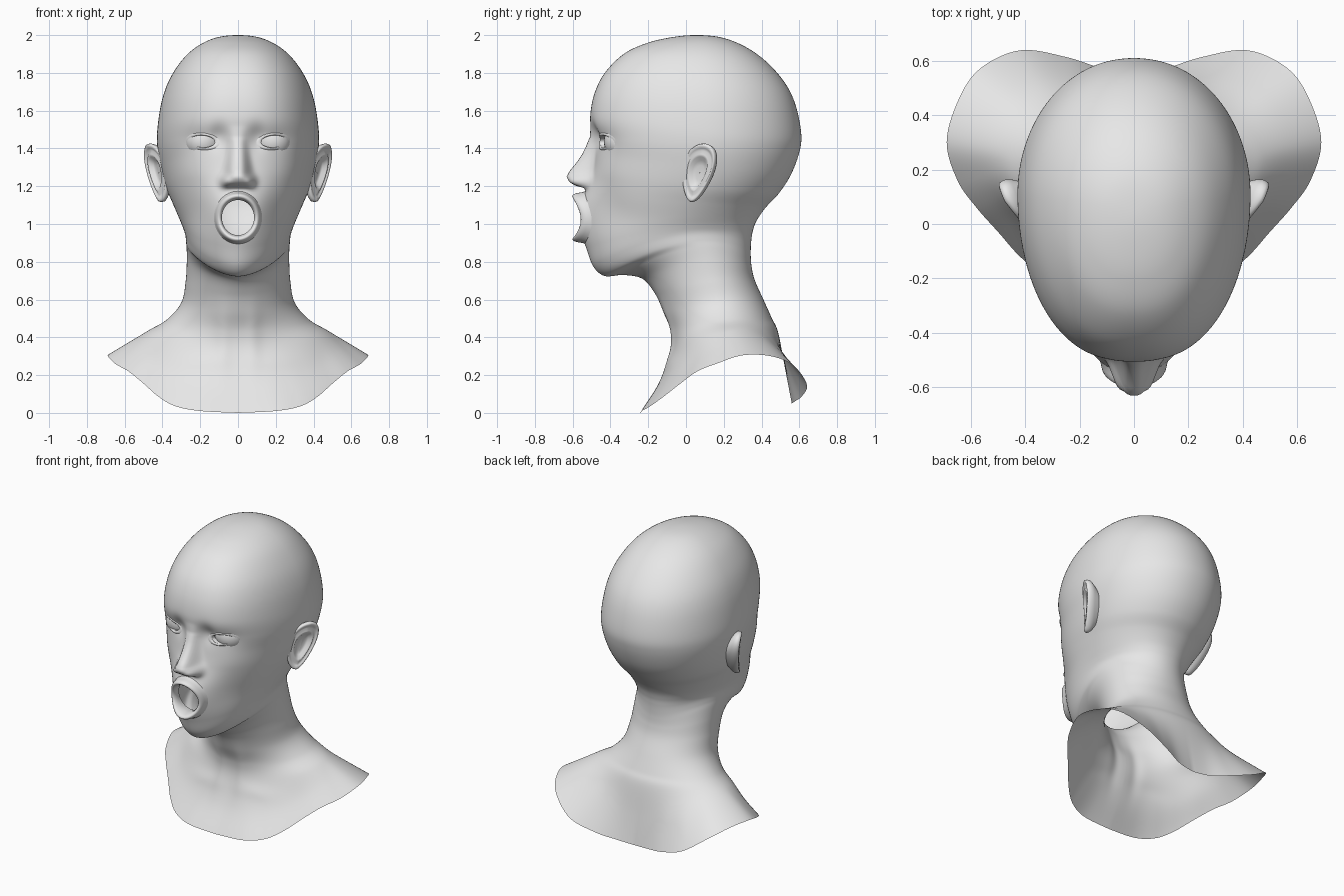
import bpy, bmesh
from math import sin, cos, pi, exp
from mathutils import Matrix, Vector
from mathutils.bvhtree import BVHTree

cube = bpy.data.objects.get("Cube")
if cube:
    bpy.data.objects.remove(cube, do_unlink=True)

clay = bpy.data.materials.new("grey_clay")
clay.use_nodes = True
GREY = (0.8, 0.8, 0.8, 1)
clay.diffuse_color = GREY
clay.node_tree.nodes["Principled BSDF"].inputs["Base Color"].default_value = GREY

COLUMNS, STEPS = 200, 10


def catmull(a, b, c, d, t):
    return 0.5 * (2 * b + (c - a) * t + (2 * a - 5 * b + 4 * c - d) * t * t
                  + (3 * b - a - 3 * c + d) * t * t * t)


def table(pairs, v):
    """Piecewise linear lookup, zero outside the range."""
    for (a, p), (b, q) in zip(pairs, pairs[1:]):
        if a <= v <= b:
            return p + (q - p) * (v - a) / (b - a)
    return 0


def loft(rows):
    """Join closed rows of points into a band of quads."""
    bm = bmesh.new()
    grid = [[bm.verts.new(p) for p in row] for row in rows]
    n = len(rows[0])
    for upper, lower in zip(grid, grid[1:]):
        for j in range(n):
            k = (j + 1) % n
            bm.faces.new((upper[j], lower[j], lower[k], upper[k]))
    bmesh.ops.remove_doubles(bm, verts=bm.verts, dist=0.00001)
    return bm


def finish(name, bm, mirror=False):
    mesh = bpy.data.meshes.new(name)
    bm.to_mesh(mesh)
    bm.free()
    mesh.materials.append(clay)
    mesh.shade_smooth()
    obj = bpy.data.objects.new(name, mesh)
    bpy.context.collection.objects.link(obj)
    if mirror:
        obj.modifiers.new("Mirror", "MIRROR").use_mirror_merge = False


# Tilted rings, crown to neck: front y, z, back y, z, half width, front taper, side lift
RINGS = [
    (.05, 2, .05, 2, 0, 1, 0),
    (-.08, 1.988, .19, 1.987, .113, .97, 0),
    (-.21, 1.957, .32, 1.935, .208, .93, 0),
    (-.33, 1.9, .43, 1.855, .289, .88, 0),
    (-.43, 1.8, .525, 1.745, .36, .84, 0),
    (-.485, 1.69, .58, 1.63, .402, .82, 0),
    (-.507, 1.57, .61, 1.48, .425, .81, 0),
    (-.498, 1.46, .6, 1.38, .428, .82, 0),
    (-.486, 1.36, .555, 1.26, .41, .83, 0),
    (-.497, 1.25, .49, 1.16, .383, .86, 0),
    (-.512, 1.13, .42, 1.085, .348, .91, .01),
    (-.508, 1, .373, 1.015, .315, .98, .03),
    (-.505, .88, .353, .96, .292, 1.03, .06),
    (-.488, .78, .346, .915, .279, 1.08, .09),
    (-.43, .725, .343, .87, .275, 1.12, .1),
    (-.33, .73, .343, .825, .272, 1.15, .09),
    (-.23, .71, .348, .77, .271, 1.15, .06),
    (-.163, .63, .365, .7, .277, 1.1, .03),
    (-.118, .53, .41, .6, .3, 1.1, .015),
    (-.08, .43, .455, .5, .375, 1.08, .025),
    (-.083, .32, .488, .425, .475, 1.05, .055),
]
# Cut edge of the bust, breastbone to spine
HEM = [Vector(p) for p in (
    (0, -.24, 0), (.2, -.235, .01), (.33, -.19, .035), (.42, -.12, .085),
    (.5, -.03, .155), (.58, .06, .22), (.65, .16, .26), (.69, .3, .305),
    (.65, .45, .3), (.57, .57, .25), (.42, .64, .15), (.25, .615, .09),
    (.12, .575, .06), (0, .56, .05))]
WIDEST = 0.55


def ring_point(ring, t):
    fy, fz, by, bz, w, taper, lift = ring
    c, s = cos(t), sin(t)
    u = WIDEST * (1 - c) if c > 0 else WIDEST - (1 - WIDEST) * c
    x = w * abs(s) ** (taper if c > 0 else .96)
    return Vector((x if s > 0 else -x, fy + (by - fy) * u, fz + (bz - fz) * u + lift * s * s))


def hem_point(t):
    f = min(abs(t) / pi, 1) * (len(HEM) - 1)
    i = min(int(f), len(HEM) - 2)
    p = catmull(HEM[max(i - 1, 0)], HEM[i], HEM[i + 1], HEM[min(i + 2, len(HEM) - 1)], f - i)
    p.x = p.x if t > 0 else -p.x
    return p


# Soft forms on the face and throat, mirrored: x, z, spread x, spread z, push forward
FORMS = [
    (.1, 1.46, .035, .045, -.026), (.19, 1.44, .07, .045, -.018),  # eye sockets
    (.27, 1.28, .06, .06, .006), (.23, 1.08, .06, .08, -.02),      # cheekbone, cheek
    (.066, 1.225, .02, .022, .05),                                 # nostril wing
    (.08, .4, .03, .12, .01), (.2, .27, .1, .03, .006),            # throat cord, collarbone
]
NOSE = [(1.188, 0), (1.205, .07), (1.225, .105), (1.25, .125), (1.28, .118),
        (1.32, .093), (1.4, .045), (1.46, .012), (1.52, 0)]


def bell(x, z, sx, sz):
    return exp(-0.5 * ((x / sx) ** 2 + (z / sz) ** 2))


def sculpt(p):
    if p.y < 0:
        x, z = abs(p.x), p.z
        push = sum(a * bell(x - cx, z - cz, sx, sz) for cx, cz, sx, sz, a in FORMS)
        spread = min(max(.05 - (z - 1.25) * .1, .032), .05)
        push += table(NOSE, z) * exp(-0.5 * (x / spread) ** 3)
        push += .06 * bell(x, z - 1.03, .115, .115)
        p.y -= push * min(1, -p.y / .08)
    return p


# Head, neck and shoulders as one skin
angles = []
for j in range(COLUMNS):
    s = 2 * pi * j / COLUMNS - pi
    angles.append(s - 0.35 * sin(s))
keys = [[ring_point(r, t) for t in angles] for r in RINGS]
hem = [hem_point(t) for t in angles]
slope = [a.lerp(b, .5) + Vector((0, .02 * max(0, cos(t)), 0))
         for a, b, t in zip(keys[-1], hem, angles)]
keys += [slope, hem]
before = [Vector((2 * a.x - b.x, 2 * a.y - b.y, b.z)) for a, b in zip(keys[0], keys[1])]
after = [2 * a - b for a, b in zip(keys[-1], keys[-2])]
keys = [before] + keys + [after]
rows = []
for i in range(1, len(keys) - 2):
    for k in range(STEPS):
        rows.append([catmull(*quad, k / STEPS) for quad in zip(*keys[i - 1:i + 3])])
rows.append(hem)
skin = loft([[sculpt(p.copy()) for p in row] for row in rows])
tree = BVHTree.FromBMesh(skin)


def skin_y(x, z):
    hit = tree.ray_cast(Vector((x + .0001, -2, z + .0001)), Vector((0, 1, 0)))[0]
    return hit.y if hit else -.5


def open_hole(cx, cz, rx, rz):
    """Remove an oval of skin and tidy its border."""
    def radius(p):
        return (((p.x - cx) / rx) ** 2 + ((p.z - cz) / rz) ** 2) ** 0.5 if p.y < -.2 else 9
    doomed = [f for f in skin.faces if radius(f.calc_center_median()) < 1]
    bmesh.ops.delete(skin, geom=doomed, context="FACES")
    for v in skin.verts:
        r = radius(v.co)
        if v.is_boundary and 0 < r < 1.5:
            v.co.x = cx + (v.co.x - cx) / r
            v.co.z = cz + (v.co.z - cz) / r


EYE = (.187, 1.437, .066, .033)
MOUTH = (0, 1.034, .12, .131)
open_hole(*EYE)
open_hole(-EYE[0], *EYE[1:])
open_hole(MOUTH[0], MOUTH[1], MOUTH[2] * .82, MOUTH[3] * .82)
finish("head_and_shoulders", skin)


def rim(name, oval, profile, side_height, tilt=0, mirror=False):
    """Raised border around an opening; profile holds scale and height off the skin."""
    cx, cz, rx, rz = oval
    rows = []
    for scale, height in profile:
        row = []
        for j in range(64):
            a = 2 * pi * j / 64
            x = cx + rx * scale * cos(a)
            z = cz + rz * scale * sin(a) + tilt * (x - cx)
            h = height * (side_height + (1 - side_height) * sin(a) ** 2)
            row.append(Vector((x, skin_y(x, z) - h, z)))
        rows.append(row)
    bm = loft(rows)
    bmesh.ops.recalc_face_normals(bm, faces=bm.faces)
    finish(name, bm, mirror)


rim("lips", MOUTH, [(1.1, -.008), (1.03, .008), (1, .03), (.97, .046), (.92, .056),
                    (.86, .056), (.8, .046), (.75, .028), (.71, 0), (.71, -.03),
                    (.76, -.06)], .6)
rim("eyelids", EYE, [(1.45, -.004), (1.32, .002), (1.15, .007), (1.03, .006),
                     (.97, .001), (.97, -.05)], .6, .06, True)

# Eyeballs just behind the lids
R = .1
eye = bmesh.new()
bmesh.ops.create_uvsphere(eye, u_segments=32, v_segments=16, radius=R, matrix=Matrix.Translation(
    (EYE[0] - .005, skin_y(EYE[0], EYE[1]) + R, EYE[1])))
finish("eyeballs", eye, True)

# Ears: dished ovals with a rolled border, scale and height per row
EAR = [(.01, -.02), (.25, -.02), (.42, -.014), (.55, .006), (.64, .01), (.75, 0),
       (.84, .007), (.92, .014), (.98, .01), (1, -.002), (.98, -.018), (.88, -.036), (.6, -.07)]
outward = Vector((.87, -.5, 0))
rows = []
for scale, height in EAR:
    row = []
    for j in range(64):
        a = 2 * pi * j / 64
        front = max(0, -cos(a)) * scale
        v = .155 * scale * sin(a)
        y = .062 + scale * cos(a) * (.08 + .025 * sin(a)) + .2 * v
        x = .436 + .46 * (y - .06) + .1 * v - .022 * front
        row.append(Vector((x, y, 1.271 + v)) + outward * height * (1 - .5 * front))
    rows.append(row)
ear = loft(rows)
bmesh.ops.recalc_face_normals(ear, faces=ear.faces)
finish("ears", ear, True)
